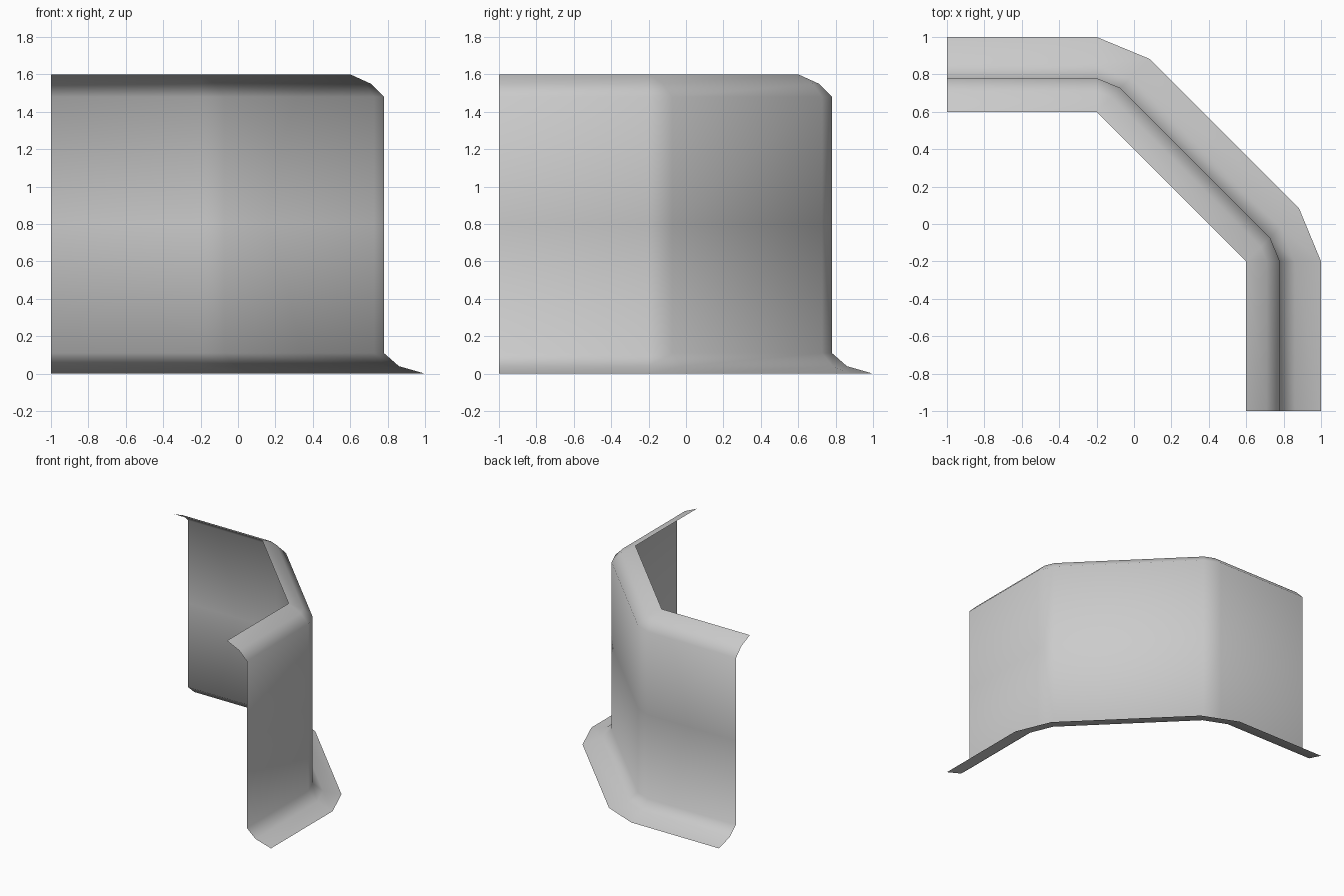
import bpy, bmesh, math

if "Cube" in bpy.data.objects:
    bpy.data.objects.remove(bpy.data.objects["Cube"])

# Cross-section of the curved panel: (distance from centre, height)
profile = [(1.0, 0.0), (0.86, 0.04), (0.78, 0.11), (0.78, 0.8),
           (0.78, 1.48), (0.71, 1.55), (0.6, 1.6)]
INNER, BEND = 0.6, -0.2


def path(r):
    """Plan outline: straight wing, two 45 degree bends, straight wing."""
    d = (r - INNER) * math.sqrt(0.5)
    return [(-1, r), (BEND, r), (BEND + d, INNER + d),
            (INNER + d, BEND + d), (r, BEND), (r, -1)]


# Sweep the section along the outline as one open sheet
bm = bmesh.new()
rows = [[bm.verts.new((x, y, z)) for x, y in path(r)] for r, z in profile]
for low, high in zip(rows, rows[1:]):
    for i in range(len(low) - 1):
        bm.faces.new((low[i + 1], low[i], high[i], high[i + 1]))

# The bends close to single points along the inner top edge
bmesh.ops.remove_doubles(bm, verts=bm.verts, dist=0.0001)
for f in bm.faces:
    f.smooth = True

mesh = bpy.data.meshes.new("corner_panel")
bm.to_mesh(mesh)
bm.free()
panel = bpy.data.objects.new("corner_panel", mesh)
bpy.context.collection.objects.link(panel)

# Plain light grey
grey = bpy.data.materials.new("light_grey")
grey.diffuse_color = (0.6, 0.6, 0.6, 1)
grey.use_nodes = True
grey.node_tree.nodes["Principled BSDF"].inputs["Base Color"].default_value = grey.diffuse_color
mesh.materials.append(grey)
